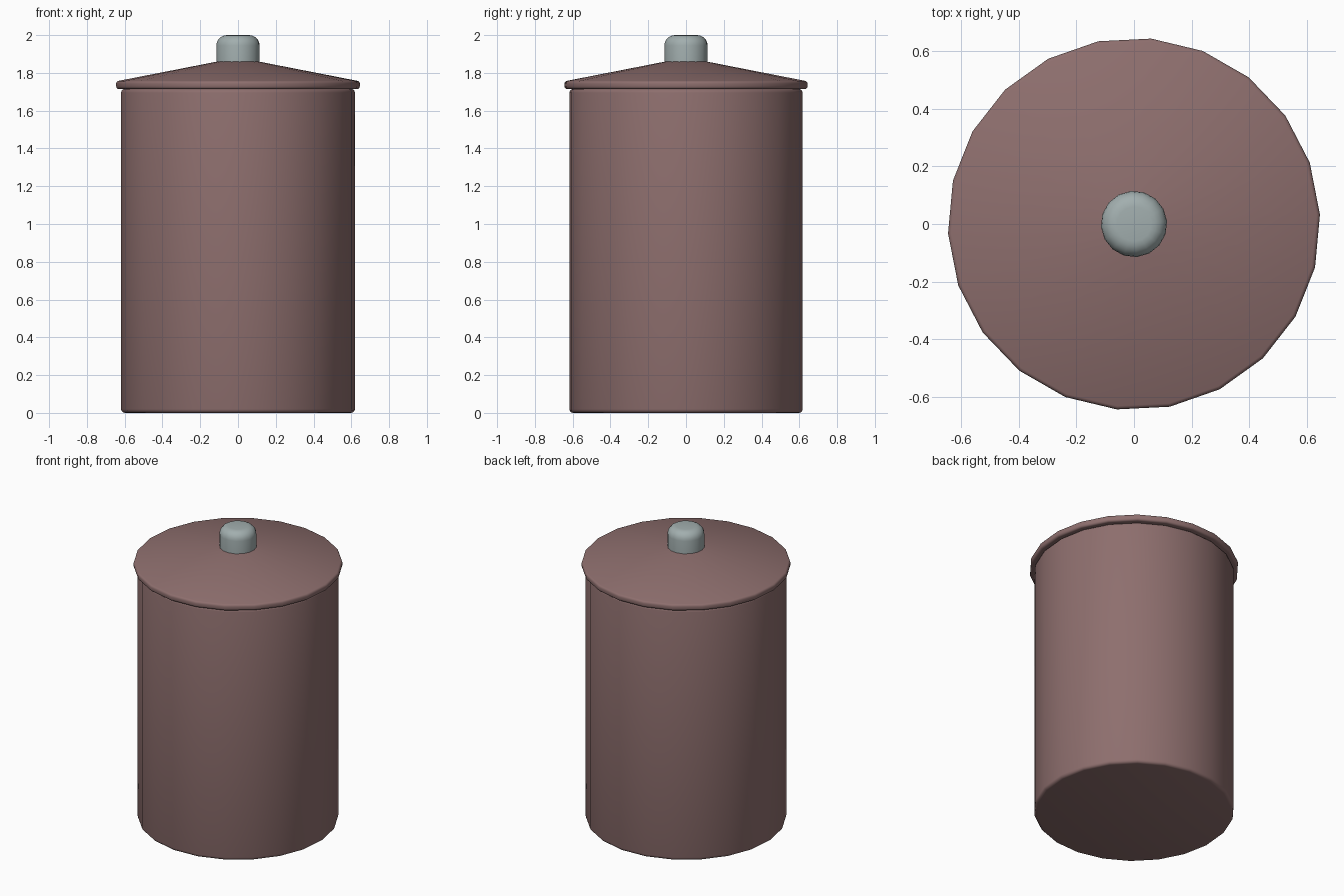
import bpy, bmesh, math

if "Cube" in bpy.data.objects:
    bpy.data.objects.remove(bpy.data.objects["Cube"])


def material(name, rgb):
    m = bpy.data.materials.new(name)
    m.diffuse_color = (*rgb, 1.0)
    m.use_nodes = True
    m.node_tree.nodes["Principled BSDF"].inputs["Base Color"].default_value = m.diffuse_color
    return m


def lathe(name, profile, sides, offset, mat):
    """Closed turned solid from (radius, height) points, bottom to top."""
    bm = bmesh.new()
    rings = []
    for r, z in profile:
        rings.append([bm.verts.new((r * math.cos(offset + math.tau * i / sides),
                                    r * math.sin(offset + math.tau * i / sides), z))
                      for i in range(sides)])
    for a, b in zip(rings, rings[1:]):
        for i in range(sides):
            j = (i + 1) % sides
            bm.faces.new((a[i], a[j], b[j], b[i]))
    bm.faces.new(rings[0][::-1])
    bm.faces.new(rings[-1])
    mesh = bpy.data.meshes.new(name)
    bm.to_mesh(mesh)
    bm.free()
    mesh.materials.append(mat)
    obj = bpy.data.objects.new(name, mesh)
    bpy.context.collection.objects.link(obj)
    bpy.ops.object.select_all(action='DESELECT')
    obj.select_set(True)
    bpy.context.view_layer.objects.active = obj
    bpy.ops.object.shade_smooth_by_angle(angle=math.radians(40))
    return obj


def arc(cx, cz, r, start, end, steps):
    """Profile points along a rounded edge, angles in degrees."""
    pts = []
    for i in range(steps + 1):
        t = math.radians(start + (end - start) * i / steps)
        pts.append((cx + r * math.cos(t), cz + r * math.sin(t)))
    return pts


mauve = material("mauve brown", (0.27, 0.158, 0.155))
grey = material("pale grey metal", (0.36, 0.425, 0.425))
turn = math.radians(2.9)

# canister body with softened rims
lathe("canister_body",
      arc(0.60, 0.02, 0.02, -90, 0, 3) + arc(0.60, 1.695, 0.02, 0, 90, 3),
      22, turn, mauve)

# overhanging lid with rounded rim and shallow cone
lathe("lid",
      arc(0.631, 1.729, 0.015, -90, 0, 3) + arc(0.631, 1.743, 0.015, 0, 78, 3)
      + [(0.11, 1.86)],
      22, turn, mauve)

# knob with domed top edge
lathe("lid_knob",
      [(0.115, 1.85)] + arc(0.06, 1.945, 0.055, 0, 90, 5),
      16, math.radians(5), grey)
